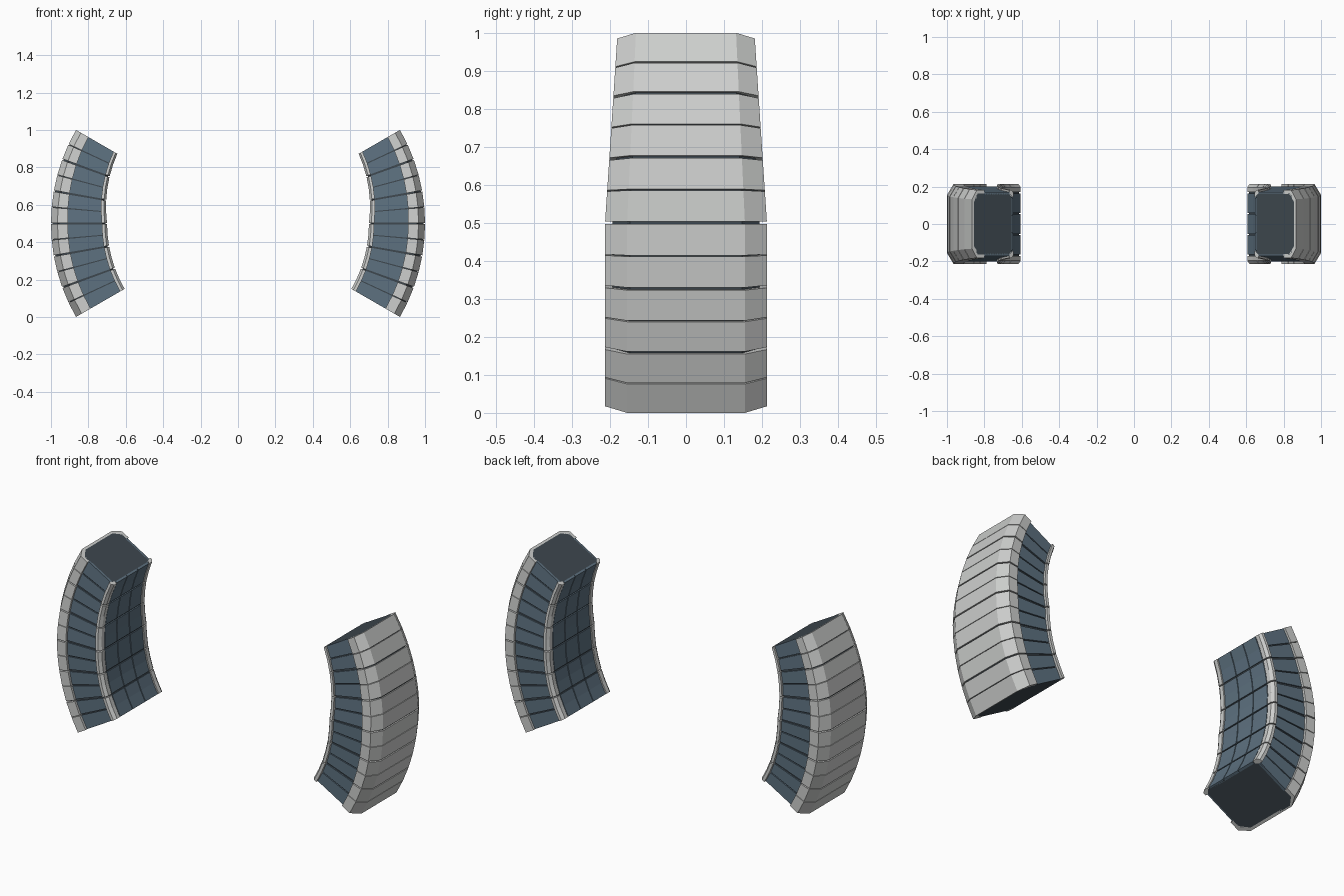
import bpy
import bmesh
from math import sin, cos, radians

cube = bpy.data.objects.get("Cube")
if cube:
    bpy.data.objects.remove(cube, do_unlink=True)


def material(name, rgb):
    mat = bpy.data.materials.new(name)
    mat.use_nodes = True
    mat.diffuse_color = (*rgb, 1)
    mat.node_tree.nodes["Principled BSDF"].inputs["Base Color"].default_value = (*rgb, 1)
    return mat


GREY = material("light grey plating", (0.61, 0.62, 0.61))
BLUE = material("slate blue panels", (0.11, 0.165, 0.215))
DARK = material("dark core", (0.048, 0.064, 0.078))

HALF_ARC = 30
STEP = 5


def place(r, y, deg, side):
    """Point on the arc; the section shrinks towards the top end."""
    a = radians(deg)
    k = 1 - 0.15 * max(0, sin(a) / sin(radians(HALF_ARC)))
    r = 1 - (1 - r) * k
    return side * r * cos(a), y * k, 0.5 + r * sin(a)


def sweep(bm, section, angles, side):
    """Closed (r, y) section swept through the angles, capped at both ends."""
    rings = [[bm.verts.new(place(r, y, a, side)) for r, y in section] for a in angles]
    n = len(section)
    for low, high in zip(rings, rings[1:]):
        for i in range(n):
            j = (i + 1) % n
            bm.faces.new((low[i], low[j], high[j], high[i]))
    bm.faces.new(rings[0])
    bm.faces.new(rings[-1])


def spans(size, wide, thin):
    """Angle lists for panels, with wider gaps at every tenth degree."""
    result = []
    for start in range(-HALF_ARC, HALF_ARC, size):
        end = start + size
        g0 = 0 if start == -HALF_ARC else (wide if start % 10 == 0 else thin)
        g1 = 0 if end == HALF_ARC else (wide if end % 10 == 0 else thin)
        middle = list(range(start + STEP, end, STEP))
        result.append([start + g0] + middle + [end - g1])
    return result


def mirrored(half):
    """Full section from its +y half."""
    return half + [(r, -y) for r, y in reversed(half)]


def flip(section):
    return [(r, -y) for r, y in section]


def box(r0, r1, y0, y1):
    return [(r0, y0), (r1, y0), (r1, y1), (r0, y1)]


def build(name, sections, angle_lists, mat, side):
    bm = bmesh.new()
    for section in sections:
        for angles in angle_lists:
            sweep(bm, section, angles, side)
    bmesh.ops.recalc_face_normals(bm, faces=bm.faces)
    mesh = bpy.data.meshes.new(name)
    bm.to_mesh(mesh)
    bm.free()
    mesh.materials.append(mat)
    bpy.context.collection.objects.link(bpy.data.objects.new(name, mesh))


# Cross-sections
core = mirrored([(0.992, 0.148), (0.957, 0.193), (0.725, 0.193), (0.709, 0.175)])
shell_outer = [(1, 0.155), (0.965, 0.213), (0.91, 0.213)]
shell_inner = [(0.91, 0.188), (0.95, 0.188), (0.985, 0.14)]
shell = mirrored(shell_outer + shell_inner)
side_panel = box(0.728, 0.912, 0.185, 0.2)
corner_strip = [(0.728, 0.213), (0.712, 0.213), (0.70, 0.196), (0.70, 0.170),
                (0.716, 0.170), (0.728, 0.190)]
inner_panels = [box(0.702, 0.715, c - 0.053, c + 0.053) for c in (-0.111, 0, 0.111)]

for side, label in ((1, "left"), (-1, "right")):
    build(label + "_core", [core],
          [list(range(-HALF_ARC, HALF_ARC + 1, STEP))], DARK, side)
    build(label + "_outer_plating", [shell], spans(5, 0.2, 0.09), GREY, side)
    build(label + "_side_panels", [side_panel, flip(side_panel)],
          spans(5, 0.35, 0.2), BLUE, side)
    build(label + "_corner_strips", [corner_strip, flip(corner_strip)],
          spans(10, 0.25, 0.1), GREY, side)
    build(label + "_inner_panels", inner_panels, spans(10, 0.3, 0.2), BLUE, side)
